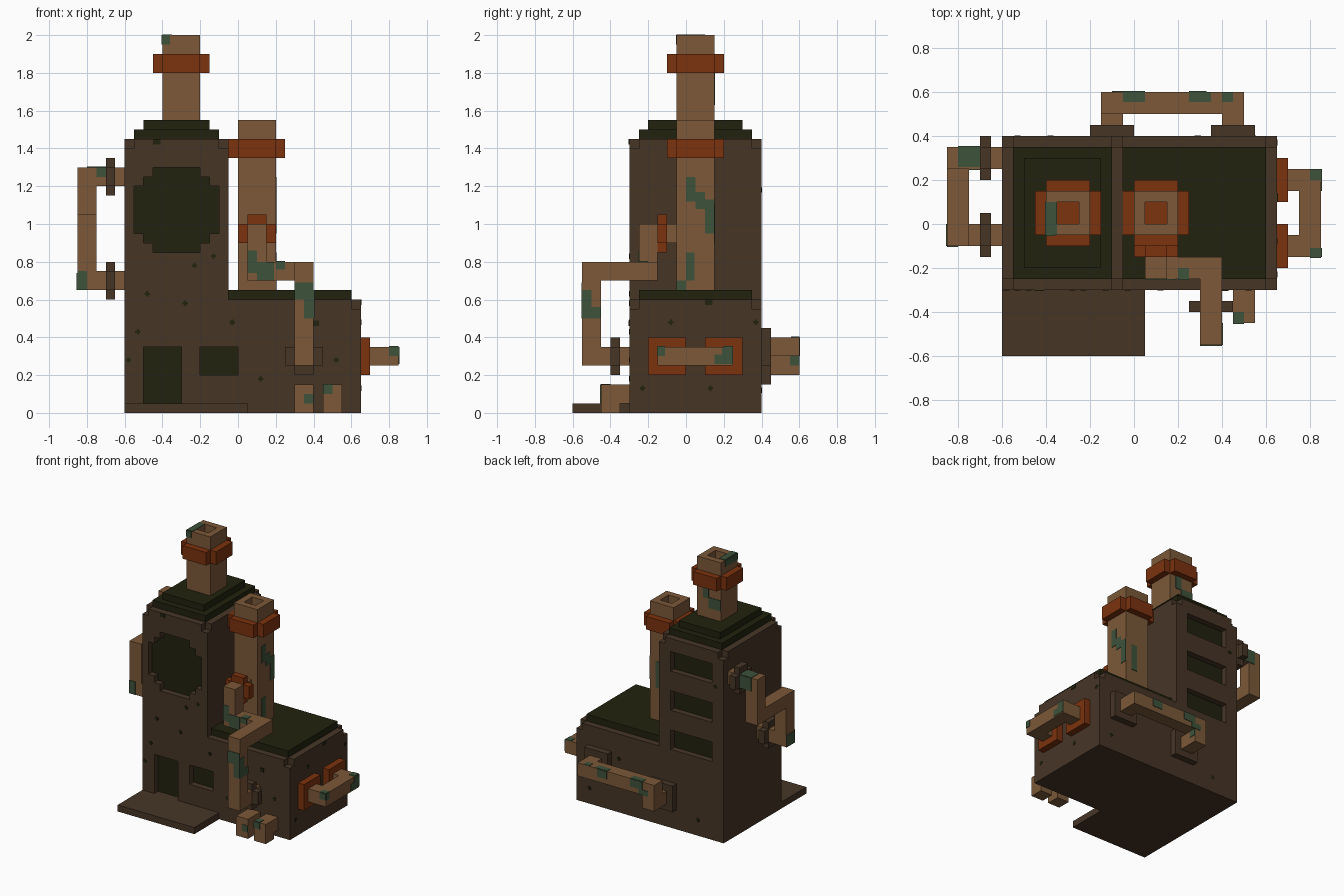
import bpy, bmesh
from mathutils import Vector

if "Cube" in bpy.data.objects:
    bpy.data.objects.remove(bpy.data.objects["Cube"], do_unlink=True)


def material(name, rgb):
    lin = [((c / 255 + 0.055) / 1.055) ** 2.4 if c > 10 else c / 255 / 12.92 for c in rgb]
    m = bpy.data.materials.new(name)
    m.use_nodes = True
    m.diffuse_color = (*lin, 1)
    bsdf = m.node_tree.nodes["Principled BSDF"]
    bsdf.inputs["Base Color"].default_value = (*lin, 1)
    bsdf.inputs["Roughness"].default_value = 0.9
    return m


WALL = material("dark brown wall", (71, 53, 38))
PIPE = material("tan pipe", (124, 89, 56))
RUST = material("rust orange", (124, 50, 14))
MOSS = material("dark green", (33, 34, 14))
PATINA = material("patina green", (61, 82, 59))


def boxes(name, mat, spans):
    """One object from boxes, each given as x0, x1, y0, y1, z0, z1."""
    bm = bmesh.new()
    for s in spans:
        verts = bmesh.ops.create_cube(bm, size=1)["verts"]
        for v in verts:
            v.co = [s[2 * i] if v.co[i] < 0 else s[2 * i + 1] for i in range(3)]
    mesh = bpy.data.meshes.new(name)
    bm.to_mesh(mesh)
    bm.free()
    mesh.materials.append(mat)
    ob = bpy.data.objects.new(name, mesh)
    bpy.context.collection.objects.link(ob)
    return ob


def carve(ob, spans):
    """Cut separate boxes out of an object."""
    for s in spans:
        cutter = boxes("cutter", ob.data.materials[0], [s])
        cutter.hide_render = True
        mod = ob.modifiers.new("cut", "BOOLEAN")
        mod.operation, mod.solver, mod.object = "DIFFERENCE", "EXACT", cutter
        bpy.context.view_layer.update()
        result = bpy.data.meshes.new_from_object(
            ob.evaluated_get(bpy.context.evaluated_depsgraph_get()))
        ob.modifiers.clear()
        ob.data = result
        bpy.data.objects.remove(cutter, do_unlink=True)


def pipe(name, points, h=0.05):
    """Square pipe along an axis-aligned path."""
    spans = []
    for i in range(len(points) - 1):
        a, b = Vector(points[i]), Vector(points[i + 1])
        d = (b - a).normalized()
        if i > 0:
            a = a + d * h
        if i < len(points) - 2:
            b = b + d * h
        s = []
        for k in range(3):
            w = 0 if abs(d[k]) > 0.5 else h
            s += [min(a[k], b[k]) - w, max(a[k], b[k]) + w]
        spans.append(s)
    return boxes(name, PIPE, spans)


def collar(name, mat, centre, axis, r=0.1, t=0.05):
    """Cross-shaped flange with its axis along x, y or z."""
    u, v = [k for k in range(3) if k != axis]
    n = r - 0.05

    def span(u0, u1, v0, v1):
        s = [0] * 6
        for k, lo, hi in ((axis, -t / 2, t / 2), (u, u0, u1), (v, v0, v1)):
            s[2 * k], s[2 * k + 1] = centre[k] + lo, centre[k] + hi
        return s
    return boxes(name, mat, [span(-r, r, -n, n), span(-n, n, n, r), span(-n, n, -r, -n)])


def patches(name, mat, axis, pos, sign, rects, t=0.004):
    """Thin painted plates on a flat face; rects span the other two axes in order."""
    lo, hi = sorted((pos - sign * 0.002, pos + sign * t))
    spans = []
    for r in rects:
        s = list(r)
        s[2 * axis:2 * axis] = [lo, hi]
        spans.append(s)
    return boxes(name, mat, spans)


def specks(name, axis, pos, sign, centres):
    """Small cross-shaped marks."""
    rects = []
    for a, b in centres:
        rects += [(a - .014, a + .014, b - .006, b + .006), (a - .006, a + .006, b - .014, b + .014)]
    patches(name, MOSS, axis, pos, sign, rects, 0.003)


# Tower with notched top corners, recessed openings
tower = boxes("tower", WALL, [(-.6, -.05, -.3, .4, 0, 1.45)])
round_rows = [(-.45, -.2, .85, 1.3), (-.5, -.15, .9, 1.25), (-.55, -.1, .95, 1.2)]
door = (-.5, -.3, .05, .35)
back_rows = [(-.5, -.15, z, z + .15) for z in (.6, .9, 1.2)]
cuts = [(x0, x1, -.4, -.25, z0, z1) for x0, x1, z0, z1 in round_rows + [door]]
cuts += [(x0, x1, .35, .5, z0, z1) for x0, x1, z0, z1 in back_rows]
cuts += [(x - .05, x + .05, y - .05, y + .05, 1.4, 1.5) for x in (-.6, -.05) for y in (-.3, .4)]
carve(tower, cuts)
patches("round_window", MOSS, 1, -.25, -1,
        [(-.45, -.2, .85, 1.3), (-.5, -.45, .9, 1.25), (-.2, -.15, .9, 1.25),
         (-.55, -.5, .95, 1.2), (-.15, -.1, .95, 1.2)])
patches("door_panel", MOSS, 1, -.25, -1, [door])
patches("back_windows", MOSS, 1, .35, 1, back_rows)

# Annex and its window, which spans the joint with the tower
annex = boxes("annex", WALL, [(-.05, .65, -.3, .4, 0, .6)])
carve(annex, [(.6, .7, y - .05, y + .05, .55, .65) for y in (-.3, .4)])
window = (-.2, 0, -.4, -.25, .2, .35)
carve(tower, [window])
carve(annex, [window])
patches("front_window", MOSS, 1, -.25, -1, [(-.2, 0, .2, .35)])

# Roofs and doorstep
boxes("tower_roof", MOSS, [(-.55, -.1, -.25, .35, 1.45, 1.5), (-.5, -.15, -.2, .3, 1.5, 1.55)])
boxes("annex_roof", MOSS, [(-.05, .6, -.25, .35, .6, .65)])
boxes("doorstep", WALL, [(-.6, .05, -.6, -.3, 0, .05)])

# Chimneys with hollow tops and rusty collars
for name, x, z0, z1, zc in (("tower_chimney", -.3, 1.55, 2, 1.85), ("annex_chimney", .1, .65, 1.55, 1.4)):
    chimney = boxes(name, PIPE, [(x - .1, x + .1, -.05, .15, z0, z1)])
    carve(chimney, [(x - .05, x + .05, 0, .1, z1 - .2, z1 + .1)])
    collar(name + "_collar", RUST, (x, .05, zc), 2, 0.15, 0.1)

# Front pipe from chimney over the roof edge and back into the wall
pipe("front_pipe", [(.1, -.05, .95), (.1, -.2, .95), (.1, -.2, .75), (.35, -.2, .75),
                    (.35, -.5, .75), (.35, -.5, .3), (.35, -.3, .3)])
collar("front_pipe_upper_collar", RUST, (.1, -.125, .95), 1)
collar("front_pipe_lower_collar", WALL, (.35, -.375, .3), 1)

# Two short drains
for i, x in enumerate((.35, .5)):
    pipe(f"drain_{i + 1}", [(x, -.3, .1), (x, -.4, .1), (x, -.4, 0)])

# Stepped pipe on the tower side
pipe("tower_side_pipe", [(-.6, .3, 1.25), (-.8, .3, 1.25), (-.8, .3, 1.0),
                         (-.8, -.05, 1.0), (-.8, -.05, .7), (-.6, -.05, .7)])
collar("tower_pipe_upper_collar", WALL, (-.675, .3, 1.25), 0)
collar("tower_pipe_lower_collar", WALL, (-.675, -.05, .7), 0)

# Loop pipe on the annex side
pipe("annex_side_pipe", [(.65, .2, .3), (.8, .2, .3), (.8, -.1, .3), (.65, -.1, .3)])
boxes("annex_pipe_plates", RUST, [(.65, .7, y - .1, y + .1, .2, .4) for y in (-.1, .2)])

# Pipe across the back
pipe("back_pipe", [(.45, .4, .35), (.45, .55, .35), (-.1, .55, .35), (-.1, .55, .25), (-.1, .4, .25)])
boxes("back_pipe_plates", WALL, [(.35, .55, .4, .45, .25, .45), (-.2, 0, .4, .45, .15, .35)])

# Patina on the chimneys
patches("patina_chimney_front", PATINA, 1, -.05, -1, [(-.4, -.36, 1.95, 2)])
patches("patina_chimney_top", PATINA, 2, 2, 1, [(-.4, -.35, -.05, .1)])
patches("patina_chimney_side", PATINA, 0, -.4, -1, [(-.05, .1, 1.95, 2)])
patches("patina_chimney_back", PATINA, 1, .15, 1,
        [(-.3, -.25, 1.7, 1.8), (-.4, -.3, 1.63, 1.71), (.1, .15, .9, 1.1)])
patches("patina_annex_chimney", PATINA, 0, .2, 1,
        [(0, .05, 1.12, 1.25), (.05, .1, 1.08, 1.17), (.1, .15, .95, 1.13),
         (0, .045, .7, .85), (-.05, 0, .65, .7)])

# Patina on the front pipe and drains
patches("patina_elbow", PATINA, 1, -.25, -1,
        [(.05, .1, .74, .86), (.1, .19, .7, .8), (.2, .25, .76, .8)])
patches("patina_elbow_top", PATINA, 2, .8, 1, [(.2, .25, -.25, -.2)])
patches("patina_downpipe", PATINA, 1, -.55, -1, [(.3, .4, .6, .69), (.35, .4, .5, .6)])
patches("patina_downpipe_side", PATINA, 0, .4, 1, [(-.55, -.5, .5, .65), (-.5, -.45, .5, .56)])
patches("patina_drains", PATINA, 1, -.45, -1, [(.35, .4, .05, .1), (.45, .5, .1, .15)])
patches("patina_drain_top", PATINA, 2, .15, 1, [(.45, .5, -.45, -.4)])

# Patina on the side and back pipes
patches("patina_tower_pipe_front", PATINA, 1, .25, -1, [(-.75, -.7, 1.25, 1.3)])
patches("patina_tower_pipe_low", PATINA, 1, -.1, -1, [(-.85, -.8, .65, .75)])
patches("patina_tower_pipe_top", PATINA, 2, 1.3, 1, [(-.8, -.7, .26, .35)])
patches("patina_tower_pipe_back", PATINA, 1, .35, 1, [(-.8, -.7, 1.2, 1.3)])
patches("patina_tower_pipe_outer", PATINA, 0, -.85, -1, [(-.1, 0, .65, .74)])
patches("patina_annex_pipe_front", PATINA, 1, -.15, -1, [(.8, .85, .3, .35)])
patches("patina_annex_pipe_top", PATINA, 2, .35, 1, [(.8, .85, .2, .25), (.8, .85, -.15, -.11)])
patches("patina_annex_pipe_outer", PATINA, 0, .85, 1,
        [(-.15, -.11, .3, .35), (.15, .25, .26, .31), (.19, .25, .31, .35)])
patches("patina_back_pipe_top", PATINA, 2, .4, 1,
        [(-.05, .05, .555, .6), (.25, .35, .555, .6), (.4, .45, .555, .6)])
patches("patina_back_pipe_face", PATINA, 1, .6, 1,
        [(-.05, .05, .34, .4), (-.1, -.02, .3, .34), (.25, .33, .34, .4)])
patches("patina_back_pipe_end", PATINA, 0, -.05, 1, [(.55, .6, .25, .3)])

# Dark specks on the walls
specks("front_specks", 1, -.3, -1,
       [(-.48, .63), (-.23, .78), (-.13, .83), (-.28, .58), (-.53, .43), (-.03, .48),
        (.12, .18), (.52, .28), (-.58, .28)])
specks("side_specks", 0, .65, 1, [(-.08, .48), (.37, .48), (-.23, .13), (.13, .13)])
specks("back_specks", 1, .4, 1, [(.29, .41), (.54, .12), (-.38, .12), (-.53, 1.18)])
patches("front_stains", MOSS, 1, -.3, -1, [(-.45, -.41, 1.42, 1.45), (.4, .43, .46, .49)])
patches("side_stain", MOSS, 0, .65, 1, [(.1, .14, .57, .6)])
